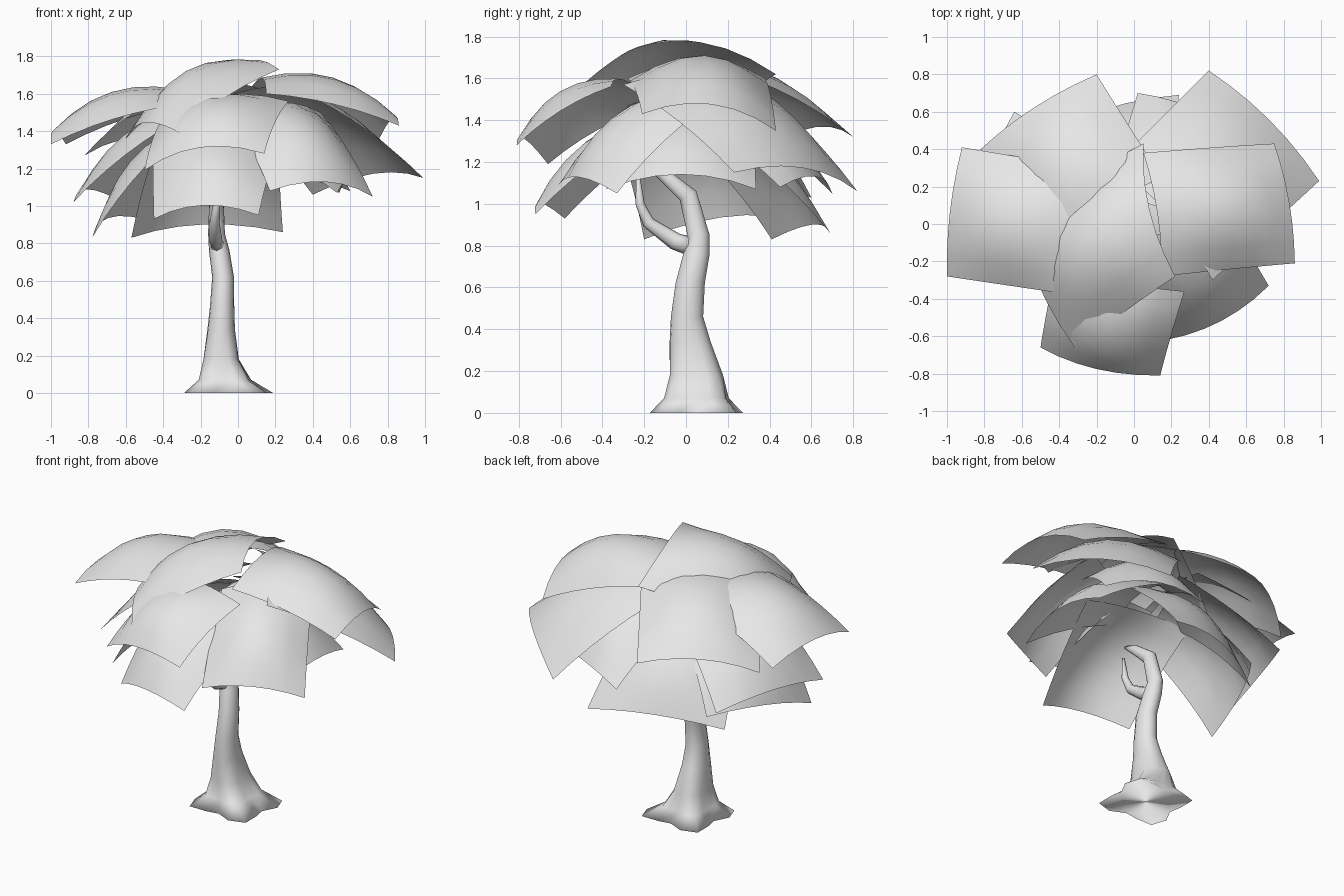
import bpy, bmesh, math
from mathutils import Vector

cube = bpy.data.objects.get("Cube")
if cube:
    bpy.data.objects.remove(cube, do_unlink=True)

grey = bpy.data.materials.new("plain grey")
grey.use_nodes = True
grey.diffuse_color = (0.8, 0.8, 0.8, 1)
grey.node_tree.nodes["Principled BSDF"].inputs["Base Color"].default_value = (0.8, 0.8, 0.8, 1)


def finish(bm, name):
    mesh = bpy.data.meshes.new(name)
    bm.to_mesh(mesh)
    bm.free()
    mesh.materials.append(grey)
    mesh.shade_smooth()
    obj = bpy.data.objects.new(name, mesh)
    bpy.context.collection.objects.link(obj)
    return obj


def tube(name, rings, sides=16):
    """Loft rings of (centre, x radius, y radius, tilt about x, root lobe depth)."""
    bm = bmesh.new()
    loops = []
    for (cx, cy, cz), rx, ry, tilt, lobe in rings:
        loop = []
        for i in range(sides):
            a = math.tau * i / sides
            r = 1 + lobe * math.cos(4 * (a - math.radians(40)))
            dy = ry * r * math.sin(a)
            loop.append(bm.verts.new((cx + rx * r * math.cos(a),
                                      cy + dy * math.cos(tilt),
                                      cz + dy * math.sin(tilt))))
        loops.append(loop)
    for low, high in zip(loops, loops[1:]):
        for i in range(sides):
            j = (i + 1) % sides
            bm.faces.new((low[i], low[j], high[j], high[i]))
    bm.faces.new(loops[0][::-1])
    bm.faces.new(loops[-1])
    return finish(bm, name)


def leaf(name, outer_a, outer_b, inner_b, inner_a, across=0.08, dome=0.07, n=6):
    """Drooping card: four corners, arched ends, nearly straight sides, domed middle."""
    a, b, c, d = map(Vector, (outer_a, outer_b, inner_b, inner_a))
    normal = (c - a).cross(d - b).normalized()
    if normal.z < 0:
        normal.negate()
    bm = bmesh.new()
    grid = []
    for i in range(n + 1):
        u = i / n
        row = []
        for j in range(n + 1):
            v = j / n
            p = a.lerp(b, u).lerp(d.lerp(c, u), v)
            hu, hv = 4 * u * (1 - u), 4 * v * (1 - v)
            arch = across * hu + 0.03 * hv + dome * hu * hv
            row.append(bm.verts.new(p + normal * arch))
        grid.append(row)
    for i in range(n):
        for j in range(n):
            bm.faces.new((grid[i][j], grid[i + 1][j], grid[i + 1][j + 1], grid[i][j + 1]))
    bm.normal_update()
    if sum(f.normal.z for f in bm.faces) < 0:
        bmesh.ops.reverse_faces(bm, faces=bm.faces[:])
    return finish(bm, name)


# Trunk with flared roots, bending forward at the top
tube("trunk", [
    ((-0.05, 0.05, 0), 0.24, 0.225, 0, 0.22),
    ((-0.07, 0.05, 0.07), 0.145, 0.16, 0, 0.14),
    ((-0.09, 0.05, 0.18), 0.1, 0.135, 0, 0.06),
    ((-0.09, 0.02, 0.34), 0.075, 0.1, 0, 0.02),
    ((-0.085, 0.005, 0.46), 0.065, 0.077, 0, 0),
    ((-0.08, 0.02, 0.62), 0.058, 0.07, 0, 0),
    ((-0.1, 0.05, 0.76), 0.055, 0.063, 0, 0),
    ((-0.115, 0.06, 0.85), 0.045, 0.052, 0.1, 0),
    ((-0.115, 0.01, 1.04), 0.038, 0.045, 0.5, 0),
    ((-0.11, -0.12, 1.15), 0.025, 0.03, 0.8, 0),
    ((-0.1, -0.2, 1.2), 0.008, 0.01, 0.8, 0)])

# Side branch growing forward from the trunk
tube("branch", [
    ((-0.11, 0.05, 0.79), 0.038, 0.05, 1.1, 0),
    ((-0.12, -0.05, 0.82), 0.036, 0.042, 1.0, 0),
    ((-0.125, -0.18, 0.91), 0.027, 0.03, 0.7, 0),
    ((-0.115, -0.22, 1.0), 0.02, 0.022, 0.1, 0),
    ((-0.11, -0.23, 1.14), 0.008, 0.008, 0, 0)], 8)

# Upper canopy
leaf("crown_leaf", (-0.62, 0.05, 1.3), (-0.31, -0.67, 1.39),
     (0.22, -0.28, 1.73), (0.05, 0.43, 1.62), 0.11, 0.1)
leaf("upper_leaf_right", (-1, -0.28, 1.33), (-0.92, 0.41, 1.33),
     (-0.25, 0.3, 1.55), (-0.32, -0.38, 1.54))
leaf("upper_leaf_back_right", (-0.2, 0.8, 1.32), (-0.82, 0.4, 1.27),
     (-0.45, -0.15, 1.55), (0.15, 0.25, 1.62))
leaf("upper_leaf_back_left", (0.99, 0.23, 1.15), (0.4, 0.82, 1.06),
     (-0.1, 0.32, 1.57), (0.42, -0.3, 1.57))
leaf("upper_leaf_left", (0.86, -0.21, 1.43), (0.75, 0.43, 1.35),
     (0.05, 0.38, 1.6), (0.15, -0.28, 1.6), 0.09, 0.08)
leaf("upper_leaf_front", (0.14, -0.81, 1.28), (-0.5, -0.66, 1.19),
     (-0.4, -0.15, 1.47), (0.27, -0.36, 1.56), 0.09)

# Lower canopy
leaf("lower_leaf_front_left", (0.72, -0.33, 1.05), (0.17, -0.62, 1.08),
     (-0.05, -0.1, 1.48), (0.44, 0.15, 1.5))
leaf("lower_leaf_front", (0.11, -0.72, 0.95), (-0.45, -0.58, 0.93),
     (-0.45, -0.02, 1.37), (0.24, -0.15, 1.38))
leaf("lower_leaf_back", (0.24, 0.69, 0.86), (-0.57, 0.41, 0.83),
     (-0.42, -0.06, 1.36), (0.22, 0.12, 1.38))
leaf("lower_leaf_right", (-0.78, -0.2, 0.83), (-0.5, 0.5, 0.93),
     (-0.08, 0.22, 1.4), (-0.32, -0.35, 1.38))
leaf("middle_leaf_right", (-0.88, -0.18, 1.02), (-0.64, 0.6, 1.03),
     (-0.1, 0.3, 1.48), (-0.3, -0.28, 1.47))
leaf("middle_leaf_back", (0.02, 0.7, 1.05), (0.6, 0.45, 1.08),
     (0.38, -0.05, 1.42), (-0.15, 0.15, 1.44))
leaf("middle_leaf_left", (0.53, -0.38, 1.07), (0.54, 0.335, 1.07),
     (-0.08, 0.32, 1.4), (-0.1, -0.3, 1.4))
